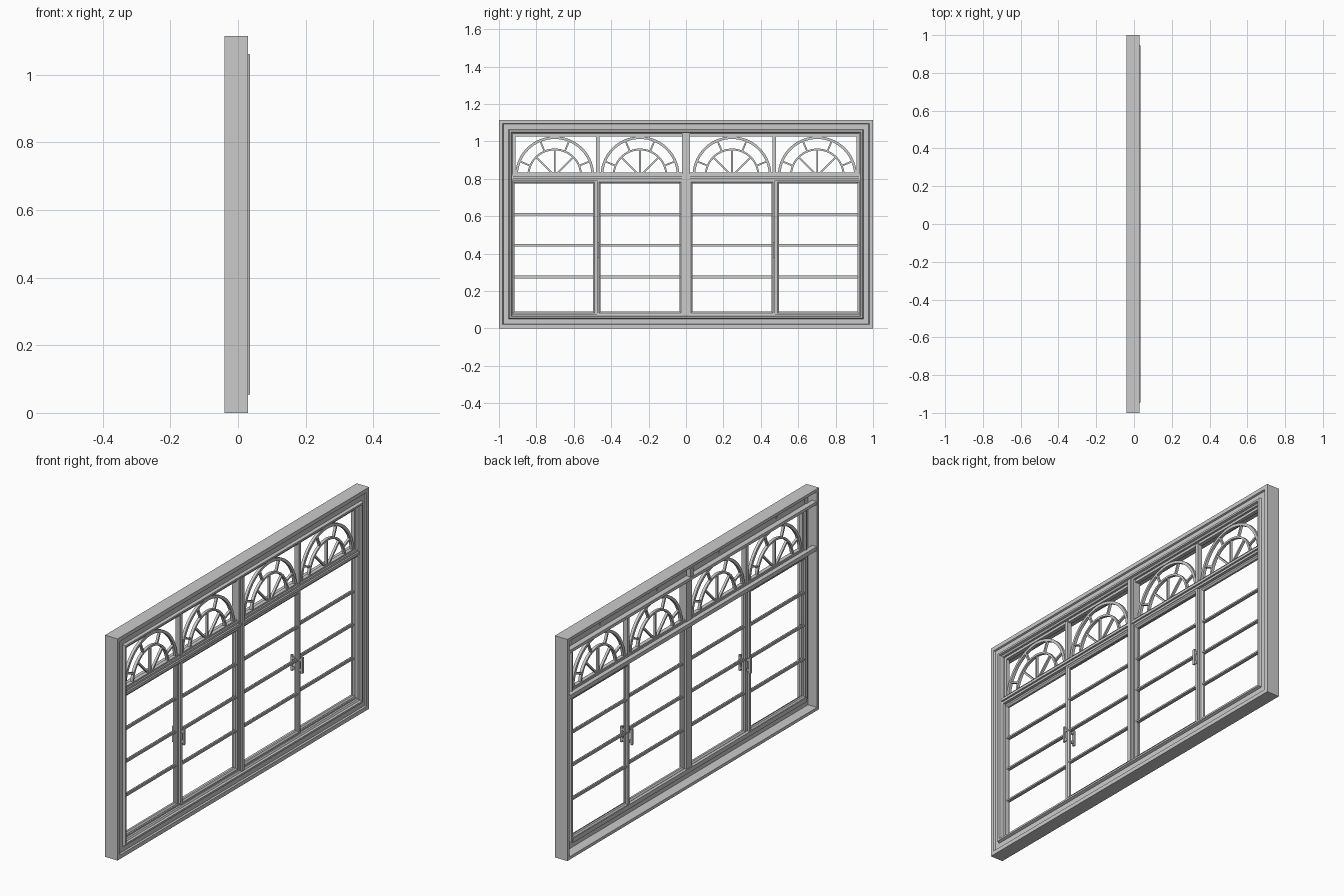
import bpy, bmesh
from math import sin, cos, pi, radians

if "Cube" in bpy.data.objects:
    bpy.data.objects.remove(bpy.data.objects["Cube"])

H = 1.115


def finish(bm, name):
    bmesh.ops.recalc_face_normals(bm, faces=bm.faces)
    me = bpy.data.meshes.new(name)
    bm.to_mesh(me)
    bm.free()
    ob = bpy.data.objects.new(name, me)
    bpy.context.collection.objects.link(ob)
    return ob


def box(name, x, y, z):
    """Box from three (min, max) ranges."""
    bm = bmesh.new()
    bmesh.ops.create_cube(bm, size=1)
    for v in bm.verts:
        v.co = [(a + b) / 2 + c * (b - a) for (a, b), c in zip((x, y, z), v.co)]
    return finish(bm, name)


def ring(name, y, z, profile):
    """Mitred rectangular frame; profile points are (inset, x)."""
    bm = bmesh.new()
    corners = [(y[0], z[0], 1, 1), (y[1], z[0], -1, 1), (y[1], z[1], -1, -1), (y[0], z[1], 1, -1)]
    loops = [[bm.verts.new((x, cy + sy * d, cz + sz * d)) for d, x in profile]
             for cy, cz, sy, sz in corners]
    n = len(profile)
    for i in range(4):
        a, b = loops[i], loops[(i + 1) % 4]
        for j in range(n):
            k = (j + 1) % n
            bm.faces.new((a[j], a[k], b[k], b[j]))
    return finish(bm, name)


def arch(name, yc, zc, r0, r1, x, a0, seg=32):
    """Half-round bar of rectangular section."""
    bm = bmesh.new()
    rows = []
    for i in range(seg + 1):
        a = a0 + (pi - 2 * a0) * i / seg
        rows.append([bm.verts.new((px, yc + r * cos(a), zc + r * sin(a)))
                     for r, px in ((r0, x[0]), (r1, x[0]), (r1, x[1]), (r0, x[1]))])
    for a, b in zip(rows, rows[1:]):
        for j in range(4):
            k = (j + 1) % 4
            bm.faces.new((a[j], a[k], b[k], b[j]))
    bm.faces.new(rows[0])
    bm.faces.new(rows[-1])
    return finish(bm, name)


def spoke(name, yc, zc, r0, r1, deg, w, x):
    """Radial bar between two radii."""
    ob = box(name, x, (r0, r1), (-w / 2, w / 2))
    ob.location = (0, yc, zc)
    ob.rotation_euler = (radians(deg), 0, 0)
    return ob


# Outer casing: moulded front, open at the back
ring("casing", (-1, 1), (0, H), [
    (0, -.04), (0, .03), (.02, .03), (.023, .022), (.05, .022), (.055, .035),
    (.064, .035), (.067, .025), (.075, .02), (.075, -.02), (.065, -.02), (.06, .01),
    (.015, .01), (.015, -.04)])

# Head panel and long tracks behind the casing
box("head_panel", (-.012, .005), (-.93, .93), (1.03, 1.1))
box("head_track", (-.038, -.012), (-.99, .99), (1.035, 1.05))
box("transom_track", (-.038, -.012), (-.99, .99), (.803, .823))
box("sill_track", (-.022, .01), (-.93, .93), (.06, .082))
box("head_latch", (-.034, -.012), (-.012, .012), (1.05, 1.09))

# Transom with a stepped front
box("transom", (-.015, .018), (-.93, .93), (.792, .826))
box("transom_nosing", (.018, .027), (-.93, .93), (.803, .816))
box("upper_sill", (-.01, .01), (-.93, .93), (.822, .834))
box("upper_head", (-.01, .01), (-.93, .93), (1.027, 1.04))

# Centre post with a raised strip
box("centre_post", (-.018, .022), (-.022, .022), (.07, 1.05))
box("centre_post_strip", (.022, .03), (-.01, .01), (.07, 1.045))

for s in (-1, 1):
    box("upper_mullion", (-.01, .014), (s * .472 - .009, s * .472 + .009), (.826, 1.035))
    box("upper_jamb", (-.01, .01), (s * .922 - .01, s * .922 + .01), (.82, 1.04))

    # Sliding sashes on two tracks, with horizontal glazing bars
    for lo, hi, off in ((.477, .937, -.008), (.013, .477, .004)):
        y = sorted((s * lo, s * hi))
        ring("sash", y, (.07, .797), [
            (0, off - .011), (0, off + .011), (.013, off + .011), (.021, off + .005),
            (.021, off - .005), (.013, off - .011)])
        for zc in (.275, .445, .61):
            box("glazing_bar", (off - .009, off + .009), (y[0] + .018, y[1] - .018),
                (zc - .004, zc + .004))
            box("glazing_bar_web", (off - .004, off + .004), (y[0] + .018, y[1] - .018),
                (zc - .007, zc + .007))

    # Pull handles on both faces of the meeting stile
    yh = s * .47
    for face in (-1, 1):
        x0, x1, x2 = face * .012, face * .024, face * .033
        box("handle_grip", sorted((x1, x2)), (yh - .006, yh + .006), (.38, .46))
        for zc in (.395, .445):
            box("handle_mount", sorted((x0, x1)), (yh - .005, yh + .005), (zc - .006, zc + .006))

    # Fanlights: two arches, inner spokes and staggered outer spokes
    for yc in (s * .702, s * .246):
        zc, x = .816, (-.007, .007)
        arch("fan_outer_arch", yc, zc, .197, .211, x, .07)
        arch("fan_inner_arch", yc, zc, .136, .146, x, .1)
        for deg in (45, 90, 135):
            spoke("fan_inner_spoke", yc, zc, .01, .138, deg, .009, (-.006, .006))
        for deg in (22.5, 67.5, 112.5, 157.5):
            spoke("fan_outer_spoke", yc, zc, .144, .2, deg, .009, (-.006, .006))
        box("head_screw", (-.015, -.011), (yc - .004, yc + .004), (1.066, 1.074))
